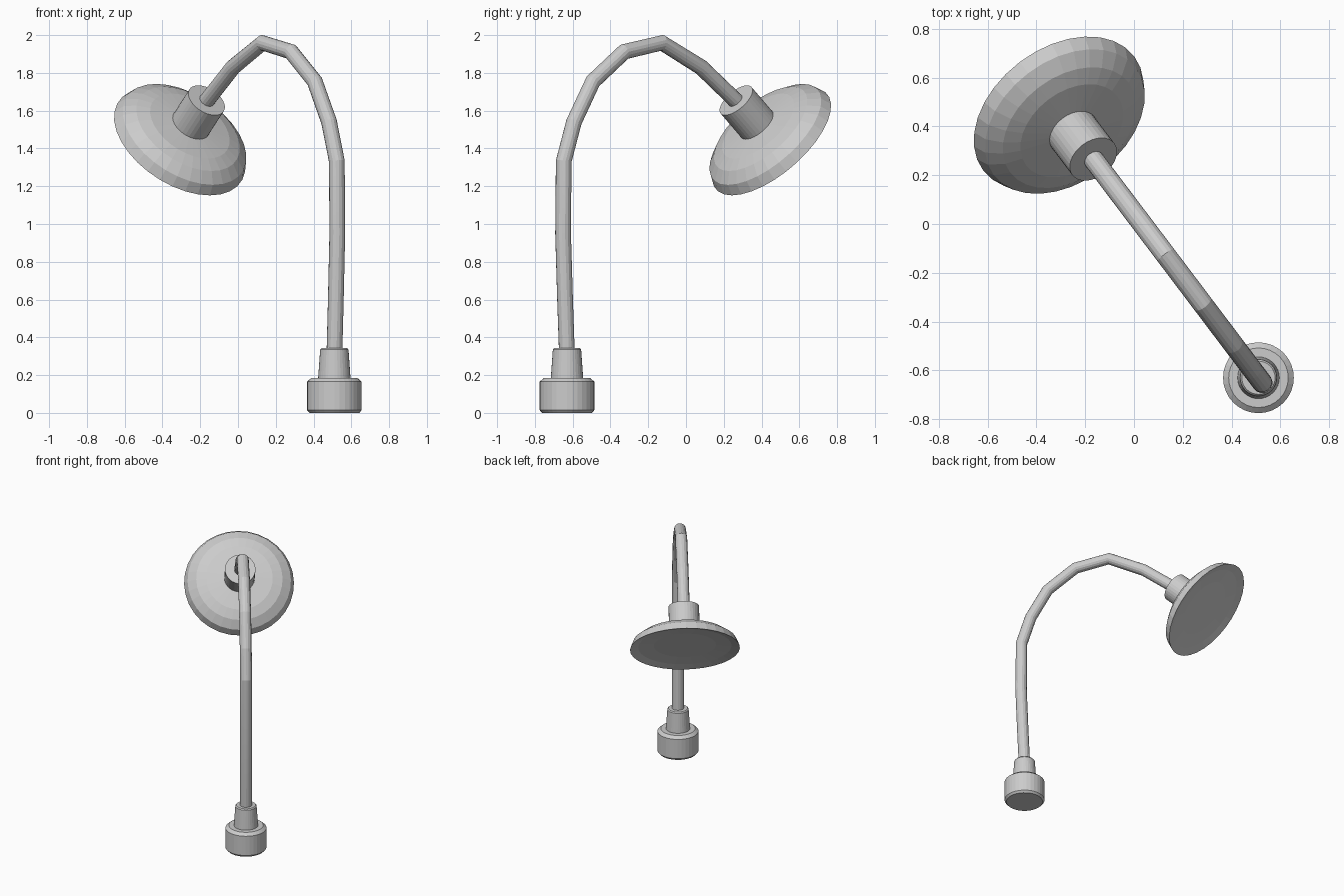
import bpy, bmesh, math
from mathutils import Vector

if "Cube" in bpy.data.objects:
    bpy.data.objects.remove(bpy.data.objects["Cube"])

BASE = Vector((0.51, -0.63, 0))
OUT = Vector((-0.603, 0.798, 0)).normalized()   # horizontal direction of the arm
UP = Vector((0, 0, 1))


def arm_point(s, z):
    return BASE + OUT * s + UP * z


def lathe(name, profile, origin, axis, sides=32):
    """Revolve (radius, height) pairs around an axis and cap both ends."""
    bm = bmesh.new()
    turn = axis.to_track_quat('Z', 'Y')
    rings = []
    for r, h in profile:
        rings.append([bm.verts.new(origin + turn @ Vector((
            r * math.cos(2 * math.pi * i / sides),
            r * math.sin(2 * math.pi * i / sides), h))) for i in range(sides)])
    for a, b in zip(rings, rings[1:]):
        for i in range(sides):
            j = (i + 1) % sides
            bm.faces.new((a[i], a[j], b[j], b[i]))
    bm.faces.new(rings[0][::-1])
    bm.faces.new(rings[-1])
    bmesh.ops.recalc_face_normals(bm, faces=bm.faces)
    me = bpy.data.meshes.new(name)
    bm.to_mesh(me)
    bm.free()
    ob = bpy.data.objects.new(name, me)
    bpy.context.collection.objects.link(ob)
    return ob


# Foot with chamfered rims, and the tapered collar above it
lathe("base", [(0.132, 0), (0.145, 0.015), (0.145, 0.165), (0.122, 0.185)], BASE, UP)
lathe("collar", [(0.086, 0.18), (0.075, 0.335), (0.068, 0.343)], BASE, UP)

# Bent gooseneck tube
path = [(0, 0.3), (-0.013, 0.6), (-0.026, 0.95), (-0.022, 1.332), (0.046, 1.54),
        (0.172, 1.755), (0.38, 1.912), (0.63, 1.959), (0.89, 1.83), (1.15, 1.63)]
cu = bpy.data.curves.new("gooseneck", 'CURVE')
cu.dimensions = '3D'
cu.bevel_depth = 0.042
cu.bevel_resolution = 6
cu.use_fill_caps = True
sp = cu.splines.new('POLY')
sp.points.add(len(path) - 1)
for p, (s, z) in zip(sp.points, path):
    p.co = (*arm_point(s, z), 1)
neck = bpy.data.objects.new("gooseneck", cu)
bpy.context.collection.objects.link(neck)
bpy.context.view_layer.objects.active = neck
neck.select_set(True)
bpy.ops.object.convert(target='MESH')
bpy.ops.object.shade_smooth_by_angle(angle=math.radians(10))

# Lamp head along the tilted axis: socket cylinder, shade with shallow dished underside
axis = (OUT * 0.732 - UP * 0.681).normalized()
top = arm_point(1.122, 1.655)
lathe("socket", [(0.108, 0), (0.108, 0.2)], top, axis)
lathe("shade", [(0.108, 0.187), (0.235, 0.2), (0.305, 0.222), (0.365, 0.265),
                (0.388, 0.322), (0.33, 0.305), (0.22, 0.295)], top, axis)
